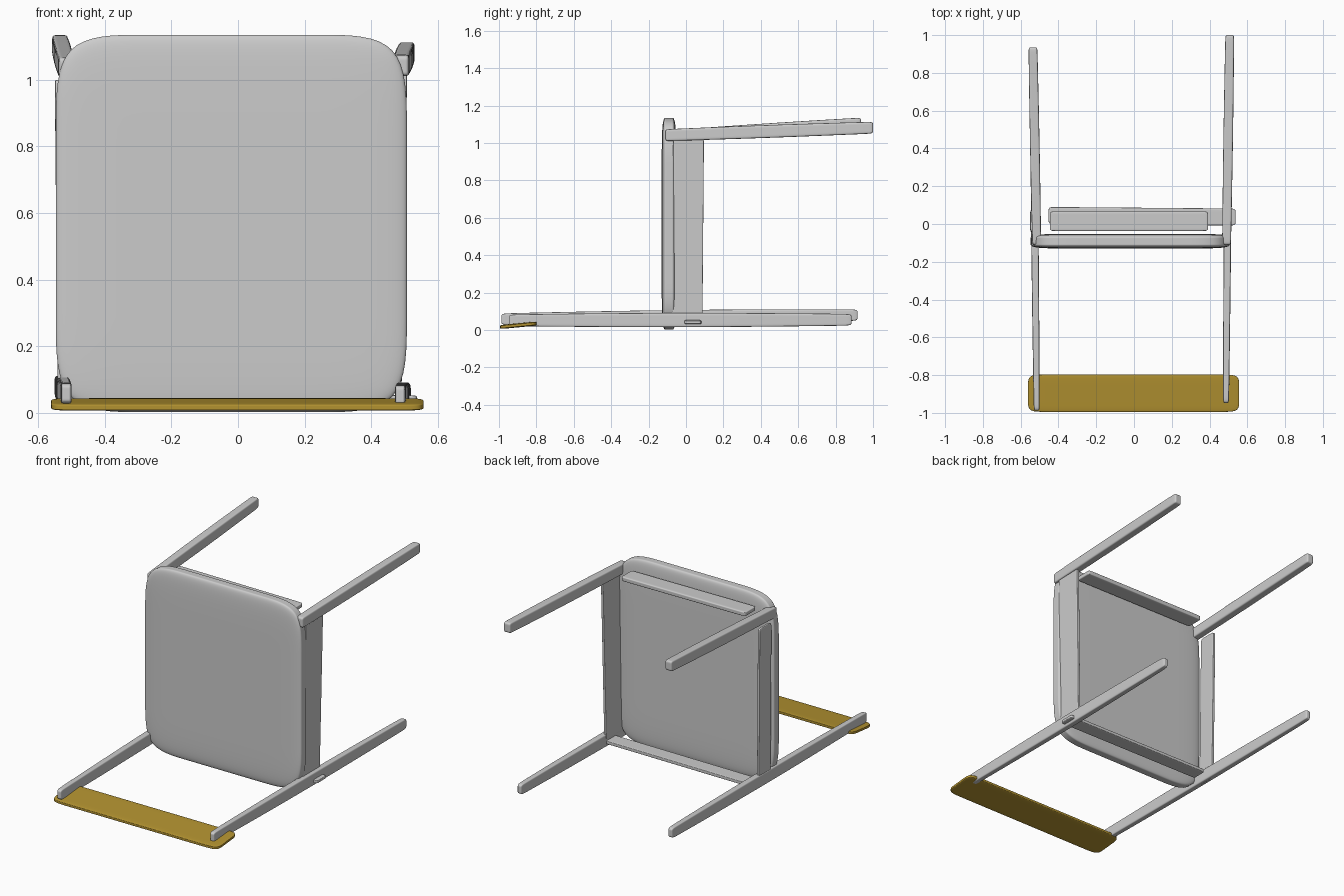
import bpy, bmesh
from mathutils import Vector

if "Cube" in bpy.data.objects:
    bpy.data.objects.remove(bpy.data.objects["Cube"])


def slab(name, a, b, axis, half, keep, taper=0.0):
    """Soft-edged box running from a to b along one axis.
    half: half sizes (the long axis entry is ignored),
    keep: flat share per axis before the rounding starts,
    taper: how much the cross-section shrinks at both ends."""
    a, b = Vector(a), Vector(b)
    bm = bmesh.new()
    bmesh.ops.create_cube(bm, size=2)
    bmesh.ops.subdivide_edges(bm, edges=bm.edges[:], cuts=3, use_grid_fill=True)
    for v in bm.verts:
        c = []
        for i in range(3):
            s = -1 if v.co[i] < 0 else 1
            m = abs(v.co[i])
            c.append(s * (1 if m > 0.75 else keep[i] if m > 0.25 else 0))
        t = c[axis]
        p = a.lerp(b, (t + 1) / 2)
        for i in range(3):
            if i != axis:
                p[i] += c[i] * half[i] * (1 - taper * t * t)
        v.co = p
    bmesh.ops.recalc_face_normals(bm, faces=bm.faces[:])
    me = bpy.data.meshes.new(name)
    bm.to_mesh(me)
    bm.free()
    for f in me.polygons:
        f.use_smooth = True
    ob = bpy.data.objects.new(name, me)
    bpy.context.collection.objects.link(ob)
    sub = ob.modifiers.new("soft", "SUBSURF")
    sub.levels = sub.render_levels = 3
    return ob


# The chair lies on its back: seat upright, legs pointing to +y

# Seat cushion panel
slab("seat", (-0.02, -0.091, 0.002), (-0.02, -0.091, 1.135), 2,
     (0.527, 0.039, 0), (0.5, 0.35, 0.5))

# Front legs (upper pair)
LEG_KEEP = (0.4, 0.94, 0.4)
slab("front_leg_right", (0.49, -0.11, 1.042), (0.507, 1.0, 1.082), 1,
     (0.026, 0, 0.035), LEG_KEEP, 0.1)
slab("front_leg_left", (-0.515, -0.11, 1.035), (-0.535, 0.935, 1.104), 1,
     (0.026, 0, 0.035), LEG_KEEP, 0.1)

# Back legs continuing into the backrest posts (lower pair)
slab("back_leg_right", (0.487, -0.947, 0.052), (0.503, 0.885, 0.055), 1,
     (0.021, 0, 0.041), LEG_KEEP, 0.25)
slab("back_leg_left", (-0.515, -0.987, 0.058), (-0.535, 0.917, 0.08), 1,
     (0.021, 0, 0.041), LEG_KEEP, 0.25)

# Side rails
slab("side_rail_right", (0.482, 0.006, 0.06), (0.499, 0.014, 1.03), 2,
     (0.009, 0.082, 0), (0.4, 0.8, 0.92))
slab("side_rail_left", (-0.532, 0.012, 0.03), (-0.541, 0.016, 1.0), 2,
     (0.009, 0.056, 0), (0.4, 0.6, 0.92))

# Cross rails under the seat
slab("front_rail", (-0.445, 0.015, 1.06), (0.392, 0.015, 1.055), 0,
     (0, 0.052, 0.014), (0.93, 0.6, 0.4))
slab("back_rail", (-0.452, 0.045, 0.042), (0.537, 0.037, 0.042), 0,
     (0, 0.045, 0.011), (0.93, 0.6, 0.4))

# Backrest board
back = slab("backrest", (-0.002, -0.995, 0.016), (-0.002, -0.797, 0.035), 1,
            (0.559, 0, 0.011), (0.84, 0.4, 0.4))
mat = bpy.data.materials.new("yellow")
mat.diffuse_color = (0.45, 0.29, 0.03, 1)
mat.use_nodes = True
mat.node_tree.nodes["Principled BSDF"].inputs["Base Color"].default_value = mat.diffuse_color
back.data.materials.append(mat)
